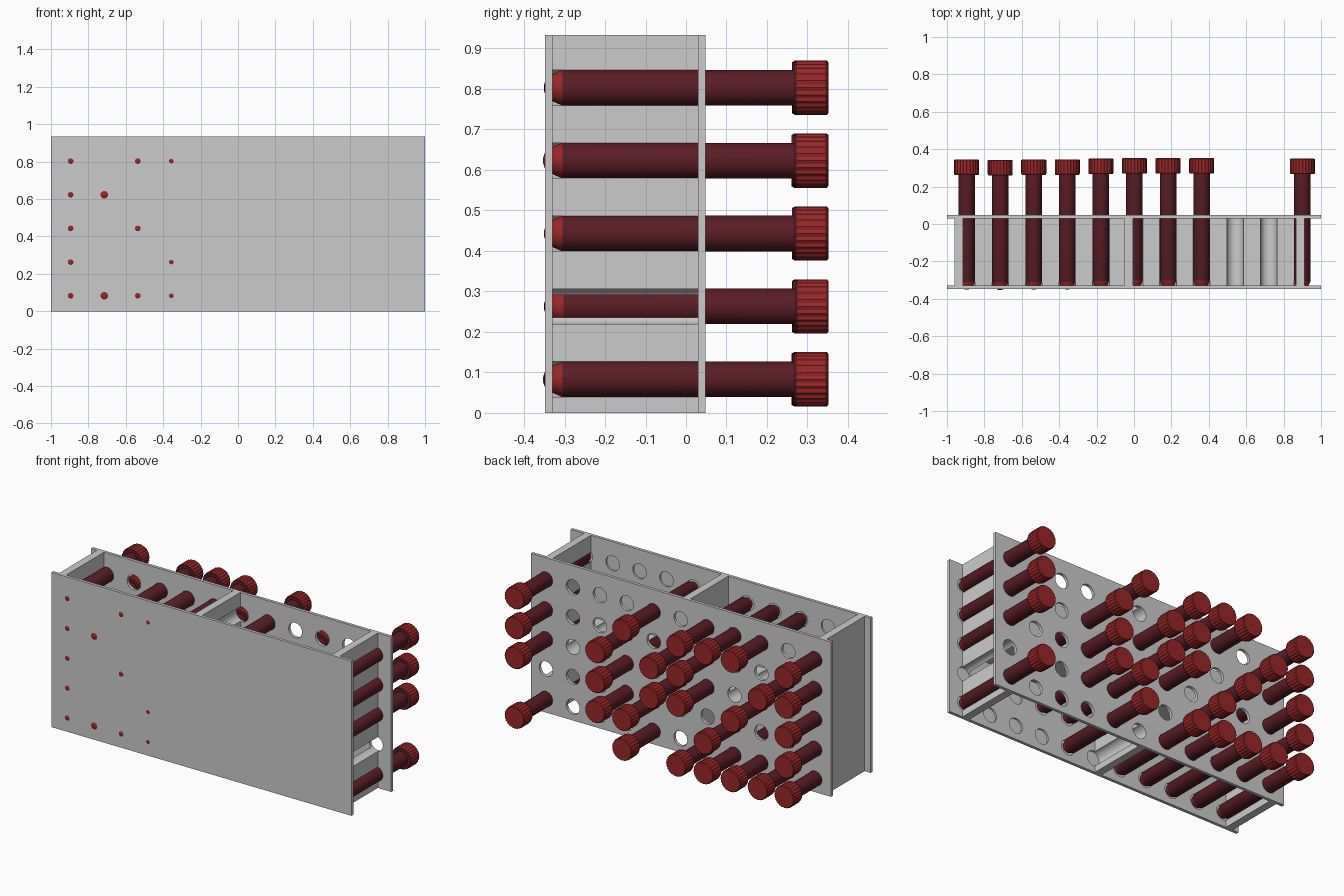
import bpy, bmesh, math
from mathutils import Matrix

if "Cube" in bpy.data.objects:
    bpy.data.objects.remove(bpy.data.objects["Cube"])

COLS = [-0.895 + 0.1795 * i for i in range(11)]
ROWS = [0.083 + 0.18 * j for j in range(5)]
# column index -> filled rows (0 = bottom)
FILLED = {0: [0, 1, 2, 3, 4], 1: [0, 3], 2: [0, 2, 4], 3: [0, 1, 4], 4: [0, 2, 3, 4],
          5: [2, 3], 6: [0, 1, 4], 7: [1, 2, 3], 10: [0, 2, 3, 4]}
HEAD_Y = {0: 0.345, 1: 0.343, 2: 0.345, 3: 0.346, 4: 0.35, 5: 0.352, 6: 0.352, 7: 0.352, 10: 0.35}


def material(name, rgb):
    m = bpy.data.materials.new(name)
    m.diffuse_color = (*rgb, 1)
    m.use_nodes = True
    m.node_tree.nodes["Principled BSDF"].inputs["Base Color"].default_value = m.diffuse_color
    return m


def add_object(name, bm):
    me = bpy.data.meshes.new(name)
    bmesh.ops.recalc_face_normals(bm, faces=bm.faces)
    bm.to_mesh(me)
    bm.free()
    ob = bpy.data.objects.new(name, me)
    bpy.context.collection.objects.link(ob)
    return ob


# cutter: one cylinder for every peg hole, blind in the front plate
bm = bmesh.new()
for x in COLS:
    for z in ROWS:
        mat = Matrix.Translation((x, -0.12, z)) @ Matrix.Rotation(math.pi / 2, 4, 'X')
        bmesh.ops.create_cone(bm, cap_ends=True, segments=32, radius1=0.045,
                              radius2=0.045, depth=0.44, matrix=mat)
cutter = add_object("hole_cutter", bm)
cutter.hide_render = True
cutter.hide_viewport = True
cutter.display_type = 'WIRE'


def board(name, lo, hi):
    bm = bmesh.new()
    size = [b - a for a, b in zip(lo, hi)]
    mid = [(a + b) / 2 for a, b in zip(lo, hi)]
    bmesh.ops.create_cube(bm, size=1, matrix=Matrix.Translation(mid) @ Matrix.Diagonal((*size, 1)))
    ob = add_object(name, bm)
    mod = ob.modifiers.new("peg_holes", 'BOOLEAN')
    mod.operation = 'DIFFERENCE'
    mod.solver = 'EXACT'
    mod.object = cutter
    return ob


# plates, upright walls and the middle shelf
board("front_plate", (-1, -0.348, 0), (1, -0.33, 0.933))
board("back_plate", (-1, 0.03, 0), (1, 0.048, 0.933))
for name, x in (("left_wall", -0.96), ("middle_wall", -0.052), ("right_wall", 0.865)):
    board(name, (x, -0.33, 0), (x + 0.046, 0.03, 0.933))
for name, a, b in (("left_shelf", -0.914, -0.052), ("right_shelf", -0.006, 0.865)):
    board(name, (a, -0.33, 0.395), (b, 0.03, 0.443))

dark = material("dark_red", (0.1, 0.012, 0.018))
red = material("red", (0.32, 0.02, 0.02))

# peg profile: (distance behind head face, radius, ribbed, material of the band that follows)
PROFILE = [(0, 0.062, 0, 1), (-0.004, 0.067, 1, 1), (-0.076, 0.067, 1, 0), (-0.083, 0.063, 0, 0),
           (-0.083, 0.044, 0, 0), (-0.655, 0.044, 0, 1), (-0.674, 0.036, 0, 1),
           (-0.686, 0.03, 0, 1), (-0.692, 0.018, 0, 1), (-0.696, 0.006, 0, 1)]
N = 48


def peg_mesh():
    bm = bmesh.new()
    rings = []
    for y, r, ribbed, _ in PROFILE:
        ring = []
        for i in range(N):
            a = 2 * math.pi * i / N
            rr = r - (0.003 if ribbed and i % 2 else 0)
            ring.append(bm.verts.new((rr * math.cos(a), y, rr * math.sin(a))))
        rings.append(ring)
    for k in range(len(rings) - 1):
        for i in range(N):
            j = (i + 1) % N
            f = bm.faces.new((rings[k][i], rings[k][j], rings[k + 1][j], rings[k + 1][i]))
            f.material_index = PROFILE[k][3]
            f.smooth = k >= 4
    for ring in (rings[0], rings[-1]):
        bm.faces.new(ring).material_index = 1
    bmesh.ops.recalc_face_normals(bm, faces=bm.faces)
    me = bpy.data.meshes.new("peg")
    bm.to_mesh(me)
    bm.free()
    me.materials.append(dark)
    me.materials.append(red)
    return me


# pegs pushed into the chosen holes
mesh = peg_mesh()
for c, rows in FILLED.items():
    for r in rows:
        peg = bpy.data.objects.new(f"peg_{c}_{r}", mesh)
        peg.location = (COLS[c], HEAD_Y[c], ROWS[r])
        bpy.context.collection.objects.link(peg)
